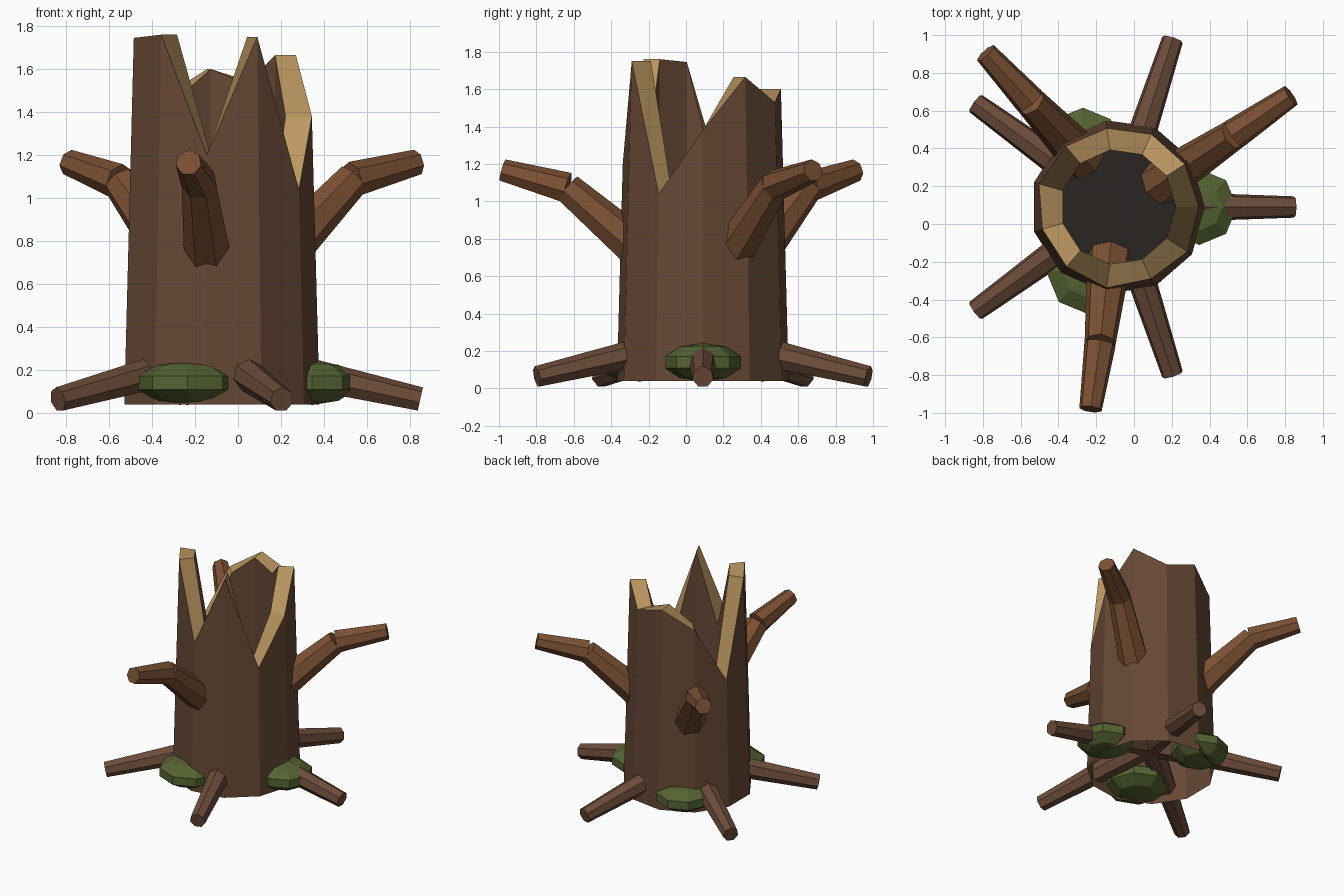
import bpy, bmesh
from math import sin, cos, tau, radians
from mathutils import Vector, Matrix

if "Cube" in bpy.data.objects:
    bpy.data.objects.remove(bpy.data.objects["Cube"])

CX, CY = -0.084, 0.09


def material(name, rgb):
    m = bpy.data.materials.new(name)
    m.diffuse_color = (*rgb, 1)
    m.use_nodes = True
    m.node_tree.nodes["Principled BSDF"].inputs["Base Color"].default_value = m.diffuse_color
    return m


BARK = material("bark", (0.135, 0.066, 0.036))
ROOT = material("root_bark", (0.15, 0.073, 0.042))
LIMB = material("branch_bark", (0.2, 0.082, 0.033))
WOOD = material("broken_wood", (0.50, 0.31, 0.12))
MOSS = material("moss", (0.09, 0.125, 0.032))
DARK = material("hollow", (0.022, 0.018, 0.015))


def finish(name, bm, *mats):
    me = bpy.data.meshes.new(name)
    bm.to_mesh(me)
    bm.free()
    for m in mats:
        me.materials.append(m)
    ob = bpy.data.objects.new(name, me)
    bpy.context.collection.objects.link(ob)
    return ob


def limb(bm, a, b, r1, r2, sides=7):
    """Add a tapered faceted cylinder from a to b."""
    a, b = Vector(a), Vector(b)
    d = b - a
    mat = Matrix.Translation((a + b) / 2) @ d.to_track_quat('Z', 'Y').to_matrix().to_4x4()
    bmesh.ops.create_cone(bm, cap_ends=True, segments=sides, radius1=r1,
                          radius2=r2, depth=d.length, matrix=mat)


# Hollow trunk: outer wall, jagged broken rim, inner wall and dark floor
heights = [1.38, 1.665, 1.53, 1.6, 1.46, 1.03, 1.745, 1.76, 1.2, 1.75, 1.04]
N = len(heights)
bm = bmesh.new()


def ring(radius, zs):
    out = []
    for i, z in enumerate(zs):
        r, a = radius(z), tau * i / N
        out.append(bm.verts.new((CX + r * cos(a), CY + r * sin(a), z)))
    return out


outer = lambda z: 0.465 - 0.027 * z
inner = lambda z: 0.305
rings = [ring(outer, [0.04] * N), ring(outer, heights),
         ring(inner, heights), ring(inner, [0.45] * N)]
for k, mat in enumerate((0, 1, 0)):
    lo, hi = rings[k], rings[k + 1]
    for i in range(N):
        j = (i + 1) % N
        bm.faces.new((lo[i], lo[j], hi[j], hi[i])).material_index = mat
bm.faces.new(rings[3]).material_index = 2
finish("trunk", bm, BARK, WOOD, DARK)

# Five roots spreading evenly from the trunk's middle
for i in range(5):
    a = radians(72 * i)
    bm = bmesh.new()
    limb(bm, (CX, CY, 0.27), (CX + 0.932 * cos(a), CY + 0.932 * sin(a), 0.062), 0.092, 0.058)
    finish(f"root_{i + 1}", bm, ROOT)

# Three bent branches: start, elbow, tip
branches = {
    "front_branch": ((-0.13, -0.17, 0.67), (-0.18, -0.635, 1.07), (-0.23, -0.98, 1.165)),
    "right_branch": ((0.13, 0.21, 0.66), (0.53, 0.475, 1.085), (0.83, 0.68, 1.165)),
    "left_branch": ((-0.26, 0.34, 0.67), (-0.55, 0.65, 1.075), (-0.785, 0.905, 1.165)),
}
for name, (start, elbow, tip) in branches.items():
    bm = bmesh.new()
    limb(bm, start, elbow, 0.12, 0.083)
    limb(bm, elbow, tip, 0.085, 0.061)
    finish(name, bm, LIMB)

# Flattened moss clumps around the base
for i, (x, y, r) in enumerate(((0.345, 0.09, 0.205), (-0.27, 0.41, 0.21), (-0.235, -0.25, 0.235))):
    bm = bmesh.new()
    mat = Matrix.Translation((x, y, 0.14)) @ Matrix.Diagonal((r, r, 0.1, 1))
    bmesh.ops.create_uvsphere(bm, u_segments=8, v_segments=5, radius=1.03, matrix=mat)
    finish(f"moss_{i + 1}", bm, MOSS)
